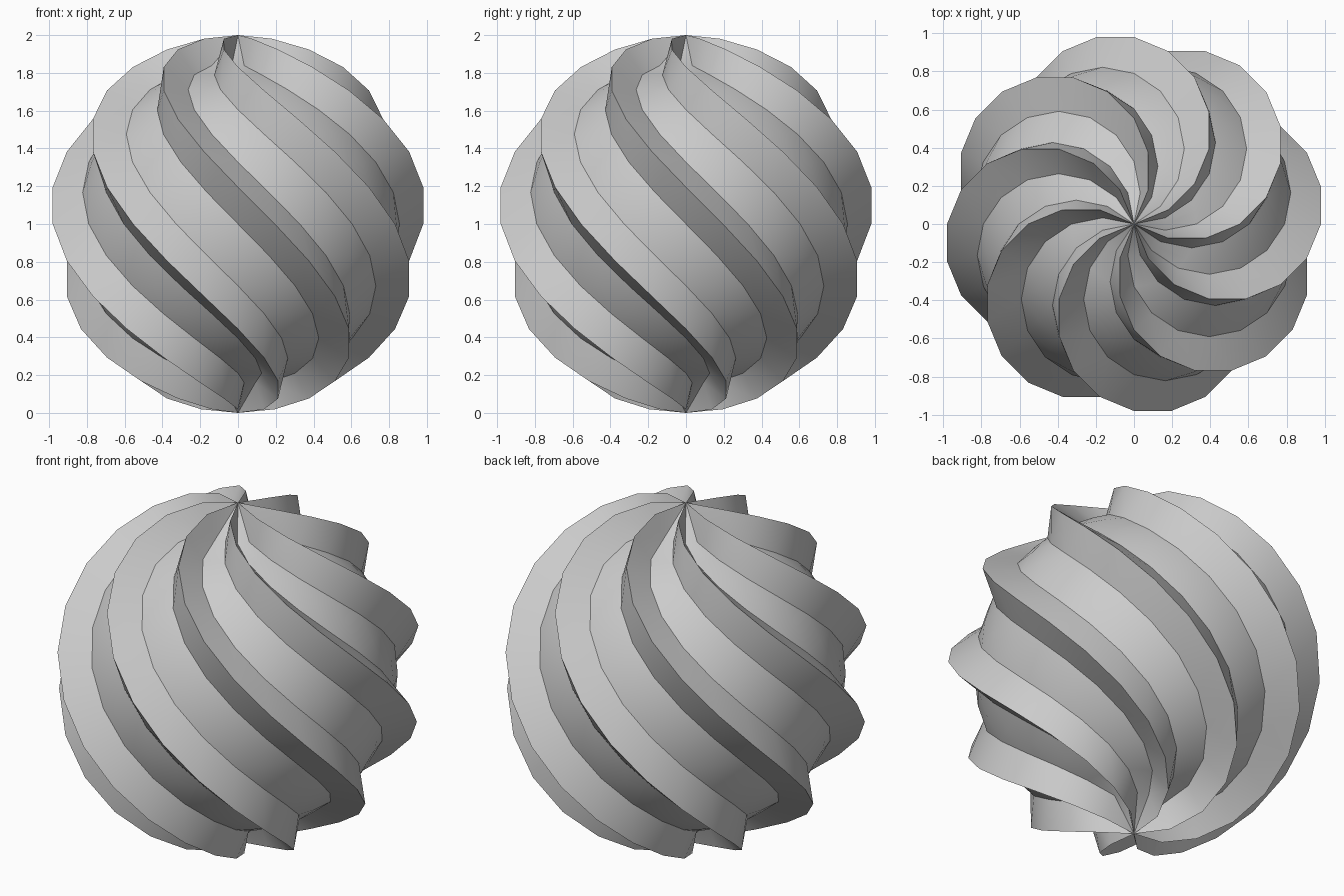
import bpy, bmesh, math

if "Cube" in bpy.data.objects:
    bpy.data.objects.remove(bpy.data.objects["Cube"])

SEGMENTS, RINGS = 32, 16
GROOVE = 0.855          # radius of the groove floor; ridges lie on radius 1
STEP = math.tau / SEGMENTS


def point(ring, seg):
    """Sphere grid point; every fourth diagonal is a raised ridge."""
    r = 1.0 if (seg - ring - 1) % 4 == 0 else GROOVE
    polar, turn = math.pi * ring / RINGS, seg * STEP
    return (r * math.sin(polar) * math.cos(turn),
            r * math.sin(polar) * math.sin(turn),
            1 + r * math.cos(polar))


bm = bmesh.new()
top = bm.verts.new((0, 0, 2))
bottom = bm.verts.new((0, 0, 0))
rows = [[bm.verts.new(point(k, m)) for m in range(SEGMENTS)]
        for k in range(1, RINGS)]

# Pole fans
for m in range(SEGMENTS):
    n = (m + 1) % SEGMENTS
    bm.faces.new((top, rows[0][m], rows[0][n]))
    bm.faces.new((bottom, rows[-1][n], rows[-1][m]))

# Body, split along the diagonals so the spiral ridges stay crisp
for upper, lower in zip(rows, rows[1:]):
    for m in range(SEGMENTS):
        n = (m + 1) % SEGMENTS
        bm.faces.new((upper[m], lower[m], lower[n]))
        bm.faces.new((upper[m], lower[n], upper[n]))

bmesh.ops.recalc_face_normals(bm, faces=bm.faces)
mesh = bpy.data.meshes.new("spiral_ridged_ball")
bm.to_mesh(mesh)
bm.free()

ball = bpy.data.objects.new("spiral_ridged_ball", mesh)
bpy.context.collection.objects.link(ball)
bpy.context.view_layer.objects.active = ball
ball.select_set(True)
bpy.ops.object.shade_smooth_by_angle(angle=math.radians(30))
